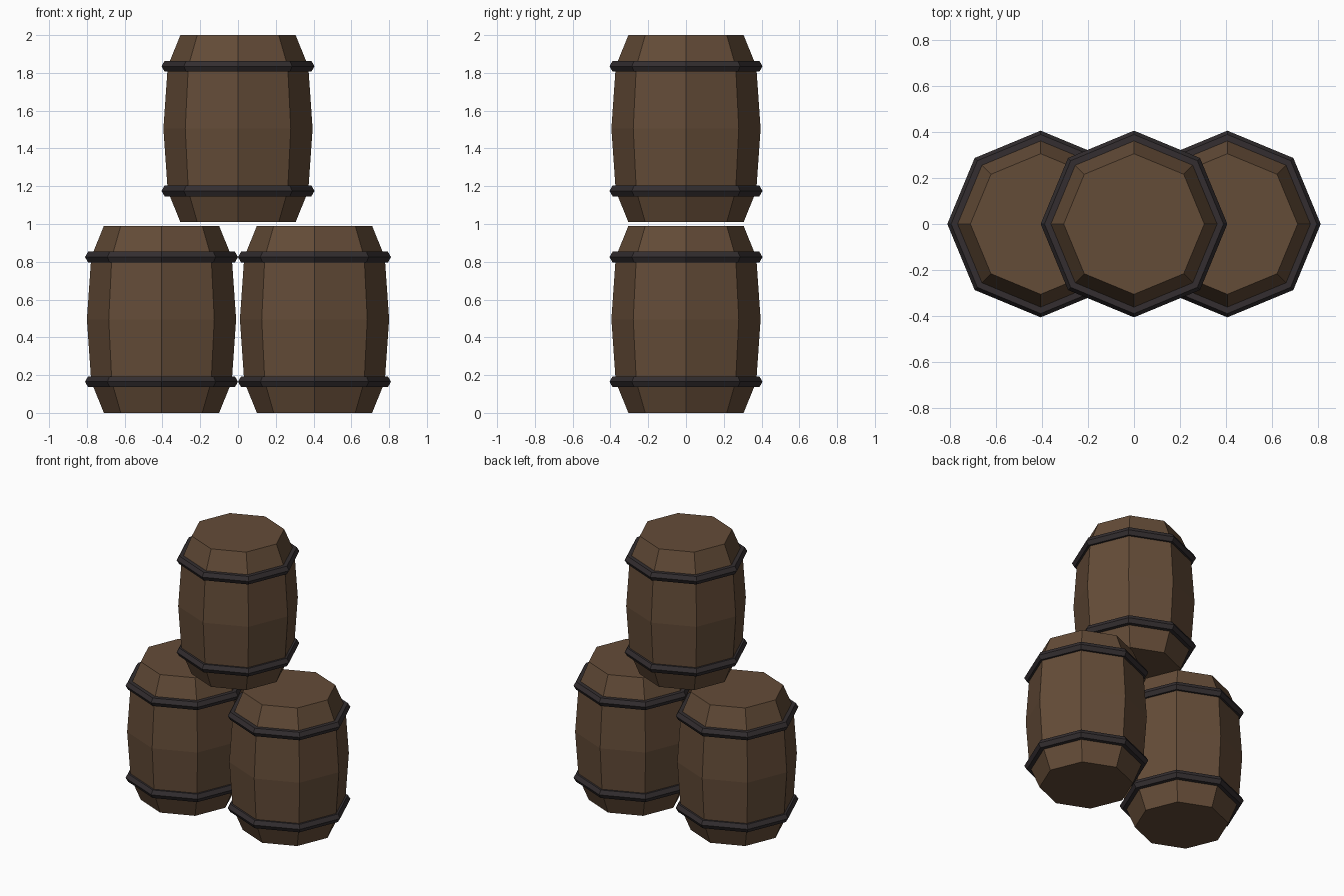
import bpy
import bmesh
from math import cos, sin, tau

SIDES = 8

cube = bpy.data.objects.get("Cube")
if cube:
    bpy.data.objects.remove(cube, do_unlink=True)


def make_material(name, color):
    mat = bpy.data.materials.new(name)
    mat.use_nodes = True
    mat.diffuse_color = color
    mat.node_tree.nodes["Principled BSDF"].inputs["Base Color"].default_value = color
    return mat


wood = make_material("dark brown wood", (0.127, 0.072, 0.039, 1))
iron = make_material("black iron", (0.033, 0.027, 0.029, 1))


def lathe(name, profile, closed, mat, location):
    """Turn a (radius, height) profile into a flat-faced eight-sided solid."""
    bm = bmesh.new()
    rings = [[bm.verts.new((r * cos(tau * i / SIDES), r * sin(tau * i / SIDES), z))
              for i in range(SIDES)] for r, z in profile]
    pairs = list(zip(rings, rings[1:]))
    if closed:
        pairs.append((rings[-1], rings[0]))
    else:
        bm.faces.new(rings[0][::-1])
        bm.faces.new(rings[-1])
    for low, high in pairs:
        for i in range(SIDES):
            j = (i + 1) % SIDES
            bm.faces.new((low[i], low[j], high[j], high[i]))
    bmesh.ops.recalc_face_normals(bm, faces=bm.faces)
    mesh = bpy.data.meshes.new(name)
    bm.to_mesh(mesh)
    bm.free()
    mesh.materials.append(mat)
    obj = bpy.data.objects.new(name, mesh)
    obj.location = location
    bpy.context.collection.objects.link(obj)
    return obj


# Bulging barrel body, and a hoop with a six-sided section
HEIGHT, HOOP_RADIUS, HOOP_Z = 0.99, 0.372, 0.165
body = [(0.305, 0), (HOOP_RADIUS, HOOP_Z), (0.395, HEIGHT / 2),
        (HOOP_RADIUS, HEIGHT - HOOP_Z), (0.305, HEIGHT)]
hoop = [(HOOP_RADIUS + 0.033 * cos(tau * k / 6), 0.033 * sin(tau * k / 6))
        for k in range(6)]

# Two barrels side by side and one stacked on top
for label, x, z in (("right", -0.405, 0), ("left", 0.405, 0), ("top", 0, 1.01)):
    lathe(f"{label}_barrel_body", body, False, wood, (x, 0, z))
    for end, dz in (("lower", HOOP_Z), ("upper", HEIGHT - HOOP_Z)):
        lathe(f"{label}_barrel_{end}_hoop", hoop, True, iron, (x, 0, z + dz))
